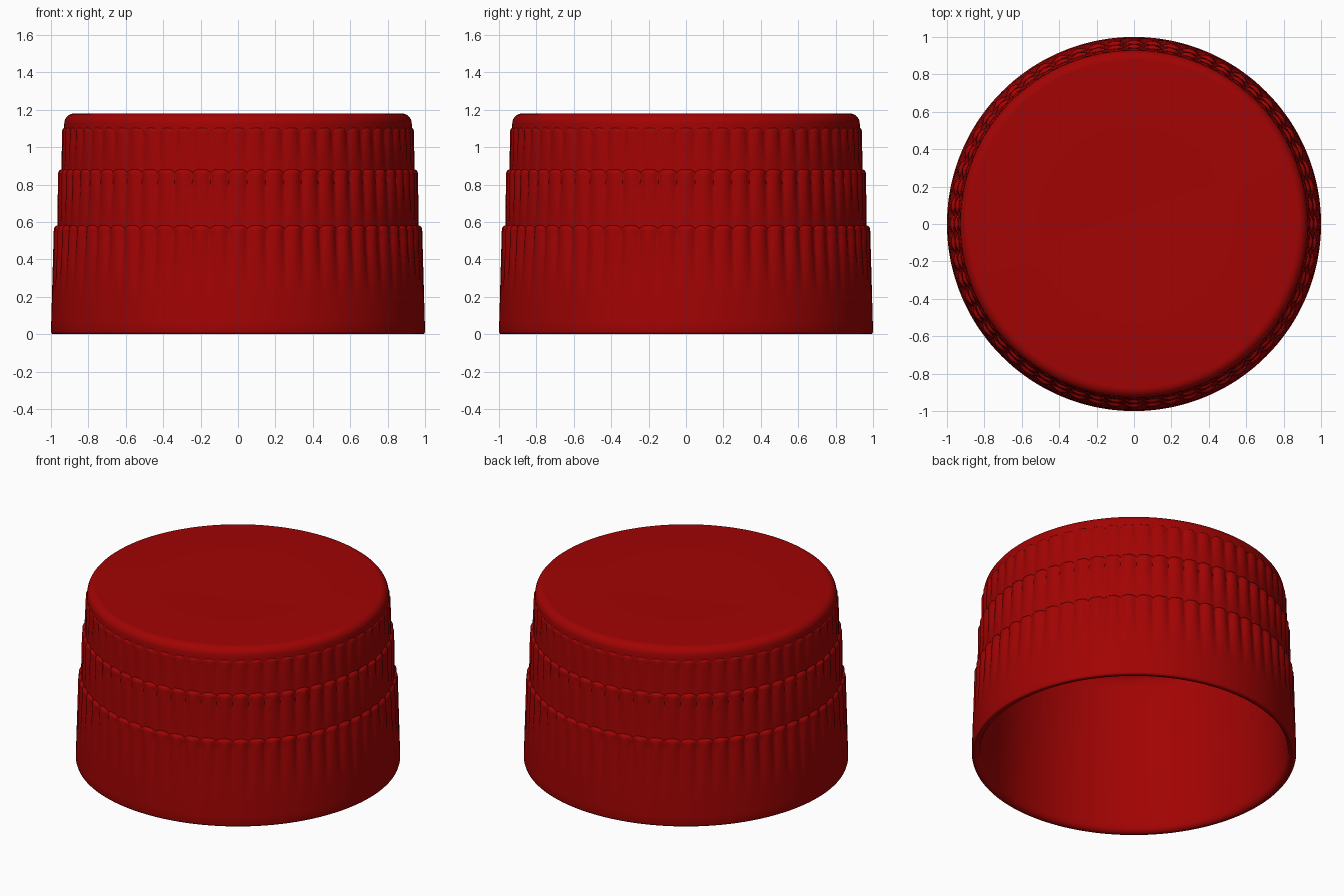
import bpy, bmesh, math

if "Cube" in bpy.data.objects:
    bpy.data.objects.remove(bpy.data.objects["Cube"])

RIBS = 60
STEPS = 8
N = RIBS * STEPS


def tier(r0, z0, r1, z1, fade, depth):
    """Rows (radius, height, groove depth, scallop dip) of one ribbed step."""
    rows = []
    zs = z1 - 0.028
    for i in range(11):
        z = z0 + (zs - z0) * i / 10
        r = r0 + (r1 - r0) * i / 10
        t = max(0, (z - fade) / (zs - fade))
        rows.append((r, z, depth * t ** 0.9, 0.016 * t ** 4))
    # rounded shoulder
    for i in range(1, 6):
        a = math.pi / 2 * i / 5
        rows.append((r1 - 0.022 * (1 - math.cos(a)), zs + 0.028 * math.sin(a),
                     depth * (1 - 0.9 * i / 5), 0.016))
    return rows


# outside: rolled foot, three ribbed steps, rounded top edge
rows = [(0.978, 0.0, 0, 0), (0.99, 0.0, 0, 0), (0.997, 0.004, 0, 0)]
rows += tier(1.0, 0.014, 0.985, 0.582, 0.22, 0.021)
rows += tier(0.965, 0.552, 0.963, 0.882, 0.56, 0.020)
rows += tier(0.944, 0.855, 0.941, 1.108, 0.86, 0.015)
rows += [(0.931, 1.085, 0, 0), (0.930, 1.115, 0, 0)]
for i in range(9):
    a = math.pi / 2 * i / 8
    rows.append((0.875 + 0.054 * math.cos(a), 1.126 + 0.054 * math.sin(a), 0, 0))
rows += [(0.5, 1.178, 0, 0)]

# hollow inside, running from the top plate back down to the foot
inside = [(0.5, 1.08), (0.80, 1.08), (0.84, 1.07), (0.872, 1.04), (0.885, 0.99),
          (0.888, 0.95), (0.92, 0.5), (0.945, 0.06), (0.95, 0.025), (0.962, 0.006)]

bm = bmesh.new()


def ring(r, z, depth=0, dip=0):
    vs = []
    for k in range(N):
        a = 2 * math.pi * k / N
        g = 1 - abs(math.cos(a * RIBS / 2))
        rr = r - depth * g
        vs.append(bm.verts.new((rr * math.cos(a), rr * math.sin(a), z - dip * g * g)))
    return vs


def bridge(a, b):
    for k in range(N):
        j = (k + 1) % N
        bm.faces.new((a[k], a[j], b[j], b[k]))


def fan(vs, z, flip):
    c = bm.verts.new((0, 0, z))
    for k in range(N):
        j = (k + 1) % N
        bm.faces.new((vs[j], vs[k], c) if flip else (vs[k], vs[j], c))


outer = [ring(*row) for row in rows]
inner = [ring(*p) for p in inside]
for a, b in zip(outer, outer[1:]):
    bridge(a, b)
for a, b in zip(inner, inner[1:]):
    bridge(a, b)
bridge(inner[-1], outer[0])
fan(outer[-1], 1.177, False)
fan(inner[0], 1.08, True)
bmesh.ops.recalc_face_normals(bm, faces=bm.faces)

mesh = bpy.data.meshes.new("bottle_cap")
bm.to_mesh(mesh)
bm.free()
cap = bpy.data.objects.new("bottle_cap", mesh)
bpy.context.collection.objects.link(cap)

# red plastic
red = bpy.data.materials.new("red_plastic")
red.diffuse_color = (0.36, 0.001, 0.001, 1)
red.use_nodes = True
red.node_tree.nodes["Principled BSDF"].inputs["Base Color"].default_value = red.diffuse_color
mesh.materials.append(red)

bpy.context.view_layer.objects.active = cap
cap.select_set(True)
bpy.ops.object.shade_smooth_by_angle(angle=math.radians(55))
